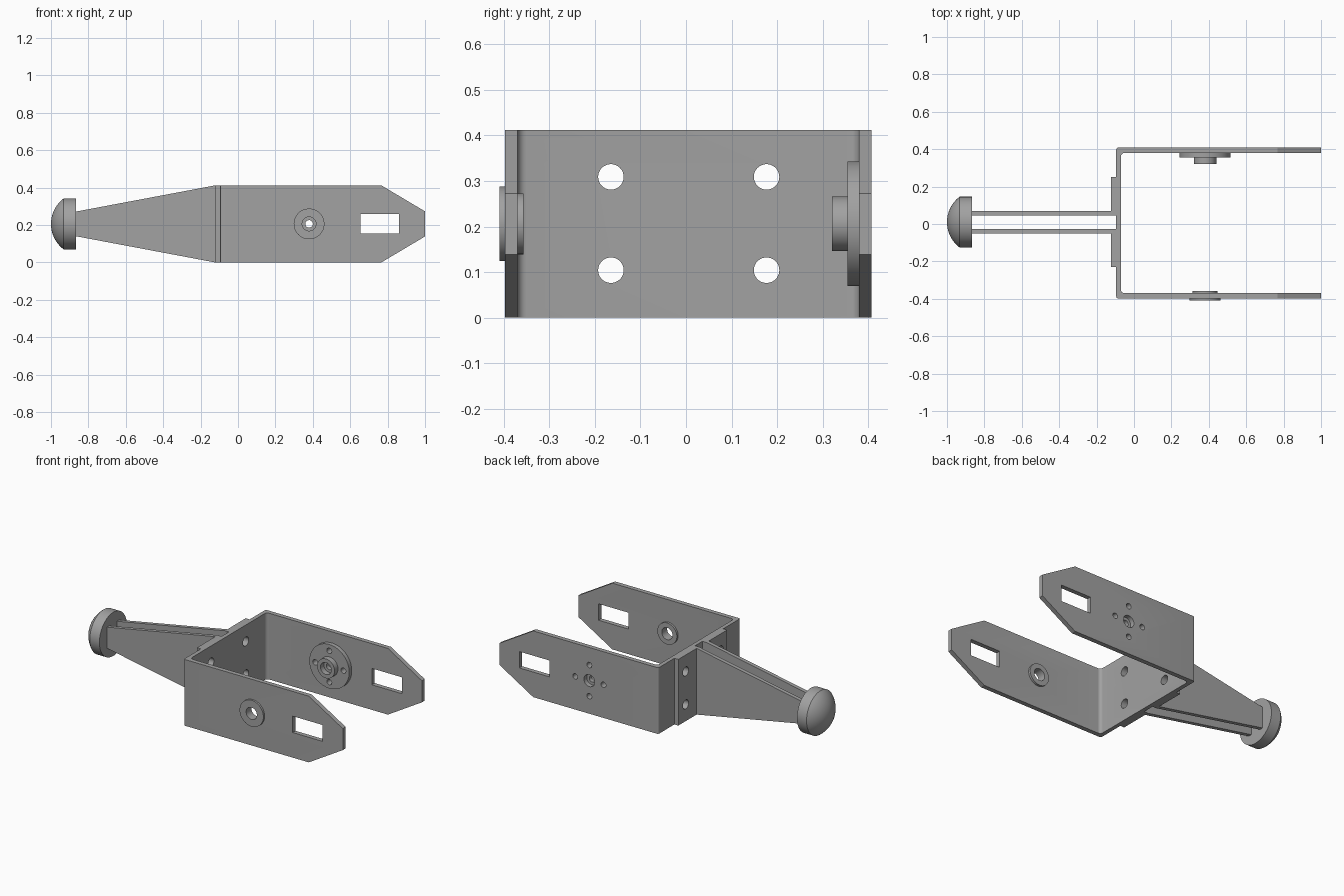
import bpy, bmesh, math
from mathutils import Vector

cube = bpy.data.objects.get("Cube")
if cube:
    bpy.data.objects.remove(cube, do_unlink=True)

grey = bpy.data.materials.new("plain grey")
grey.use_nodes = True
colour = (0.36, 0.36, 0.36, 1)
grey.diffuse_color = colour
grey.node_tree.nodes["Principled BSDF"].inputs["Base Color"].default_value = colour

MID_Z = 0.206      # height of the centre line
PIVOT_X = 0.38     # pivot position along the arms
MID_Y = 0.005      # middle of the bracket
STEM_Y = 0.01      # middle of the stem and knob


def finish(name, bm):
    bmesh.ops.recalc_face_normals(bm, faces=bm.faces)
    mesh = bpy.data.meshes.new(name)
    bm.to_mesh(mesh)
    bm.free()
    mesh.materials.append(grey)
    obj = bpy.data.objects.new(name, mesh)
    bpy.context.collection.objects.link(obj)
    return obj


def prism(name, points, axis, low, high):
    """Extrude a 2D outline along the named axis."""
    place = {"X": lambda a, b: (low, a, b),
             "Y": lambda a, b: (a, low, b),
             "Z": lambda a, b: (a, b, low)}[axis]
    bm = bmesh.new()
    face = bm.faces.new([bm.verts.new(place(a, b)) for a, b in points])
    ext = bmesh.ops.extrude_face_region(bm, geom=[face])
    step = Vector((0, 0, 0))
    step["XYZ".index(axis)] = high - low
    bmesh.ops.translate(bm, vec=step,
                        verts=[v for v in ext["geom"] if isinstance(v, bmesh.types.BMVert)])
    return finish(name, bm)


def circle(a, b, r, n=48):
    return [(a + r * math.cos(math.tau * i / n), b + r * math.sin(math.tau * i / n))
            for i in range(n)]


def rect(a0, a1, b0, b1):
    return [(a0, b0), (a1, b0), (a1, b1), (a0, b1)]


def arc(a, b, r, start, end, n=6):
    angles = [math.radians(start + (end - start) * i / n) for i in range(n + 1)]
    return [(a + r * math.cos(t), b + r * math.sin(t)) for t in angles]


def boolean(obj, operation, tools):
    """Apply each tool to the object, then drop the tools."""
    for tool in tools:
        tool.hide_render = True
        mod = obj.modifiers.new("cut", "BOOLEAN")
        mod.operation = operation
        mod.solver = "EXACT"
        mod.object = tool
        bpy.context.view_layer.objects.active = obj
        bpy.ops.object.modifier_apply(modifier=mod.name)
        bpy.data.objects.remove(tool, do_unlink=True)


def pivot_hole(radius, low, high, dx=0, dz=0):
    return prism("cutter", circle(PIVOT_X + dx, MID_Z + dz, radius), "Y", low, high)


def screw_holes():
    """Four small holes around the rear pivot."""
    return [pivot_hole(0.017, 0.3, 0.5, dx, dz)
            for dx, dz in ((0.097, 0), (-0.097, 0), (0, 0.097), (0, -0.097))]


def mount_holes():
    """Four holes through the bracket web and stem flanges."""
    return [prism("cutter", circle(y, z, 0.028), "X", -0.2, 0.0)
            for y in (-0.165, 0.177) for z in (0.104, 0.309)]


# U bracket with rounded bends
OUT, INN = 0.403, 0.375
half = [(1, INN)] + arc(-0.05, INN - 0.02, 0.02, 90, 180)
outer = arc(-0.085, OUT - 0.01, 0.01, 180, 90) + [(1, OUT)]
inner_line = half + [(x, -y) for x, y in reversed(half)]
outer_line = [(x, -y) for x, y in reversed(outer)] + outer
bracket = prism("bracket", [(x, y + MID_Y) for x, y in inner_line + outer_line],
                "Z", 0, 0.412)
# tapered arm tips
tip = [(-0.2, -0.1), (0.598, -0.1), (1.0, 0.139), (1.0, 0.273), (0.598, 0.512), (-0.2, 0.512)]
boolean(bracket, "INTERSECT", [prism("cutter", tip, "Y", -0.6, 0.6)])
# slots, pivot holes, screw holes and mounting holes
boolean(bracket, "DIFFERENCE",
        [prism("cutter", rect(0.655, 0.862, 0.156, 0.258), "Y", -0.6, 0.6),
         pivot_hole(0.037, -0.5, -0.3),
         pivot_hole(0.037, 0.3, 0.5)] + screw_holes() + mount_holes())

# Front bushing, an outer and an inner collar
for name, radius, low, high in (("front_outer_collar", 0.082, -0.41, -0.398),
                                ("front_inner_collar", 0.067, -0.37, -0.357)):
    collar = prism(name, circle(PIVOT_X, MID_Z, radius), "Y", low, high)
    boolean(collar, "DIFFERENCE", [pivot_hole(0.037, -0.5, -0.3)])

# Rear pivot disc with its stepped hub
disc = prism("rear_disc", circle(PIVOT_X, MID_Z, 0.137, 64), "Y", 0.355, 0.38)
boolean(disc, "DIFFERENCE", [pivot_hole(0.02, 0.3, 0.5)] + screw_holes())
hub = prism("rear_hub", circle(PIVOT_X, MID_Z, 0.06), "Y", 0.321, 0.355)
boolean(hub, "DIFFERENCE", [pivot_hole(0.037, 0.3, 0.5)])

# Stem: two angled plates, each with a flange against the web
for name, side in (("left_stem_plate", 1), ("right_stem_plate", -1)):
    outline = [(-0.866, 0.036), (-0.095, 0.036), (-0.095, 0.24),
               (-0.122, 0.24), (-0.122, 0.06), (-0.866, 0.06)]
    plate = prism(name, [(x, STEM_Y + side * y) for x, y in outline], "Z", 0, 0.412)
    taper = [(-0.866, 0.14), (-0.122, 0), (0, -0.02), (0, 0.432), (-0.122, 0.412),
             (-0.866, 0.272)]
    boolean(plate, "INTERSECT", [prism("cutter", taper, "Y", -0.5, 0.5)])
    boolean(plate, "DIFFERENCE", mount_holes())

# Domed end knob, spun around the stem axis
R, CAP = 0.136, 0.068
ball = (R * R + CAP * CAP) / (2 * CAP)
sweep = math.asin(R / ball)
profile = [(-0.866, 0), (-0.866, R)]
profile += [(-1 + ball - ball * math.cos(sweep * i / 12), ball * math.sin(sweep * i / 12))
            for i in range(12, -1, -1)]
bm = bmesh.new()
verts = [bm.verts.new((x, STEM_Y, MID_Z + r)) for x, r in profile]
edges = [bm.edges.new(pair) for pair in zip(verts, verts[1:])]
bmesh.ops.spin(bm, geom=verts + edges, cent=(0, STEM_Y, MID_Z), axis=(1, 0, 0),
               angle=math.tau, steps=64, use_duplicate=False)
bmesh.ops.remove_doubles(bm, verts=bm.verts, dist=0.0001)
finish("end_knob", bm)

# Smooth the round surfaces and keep the edges crisp
for obj in bpy.context.scene.objects:
    obj.select_set(obj.type == "MESH")
bpy.context.view_layer.objects.active = bracket
bpy.ops.object.shade_smooth_by_angle(angle=math.radians(30))
